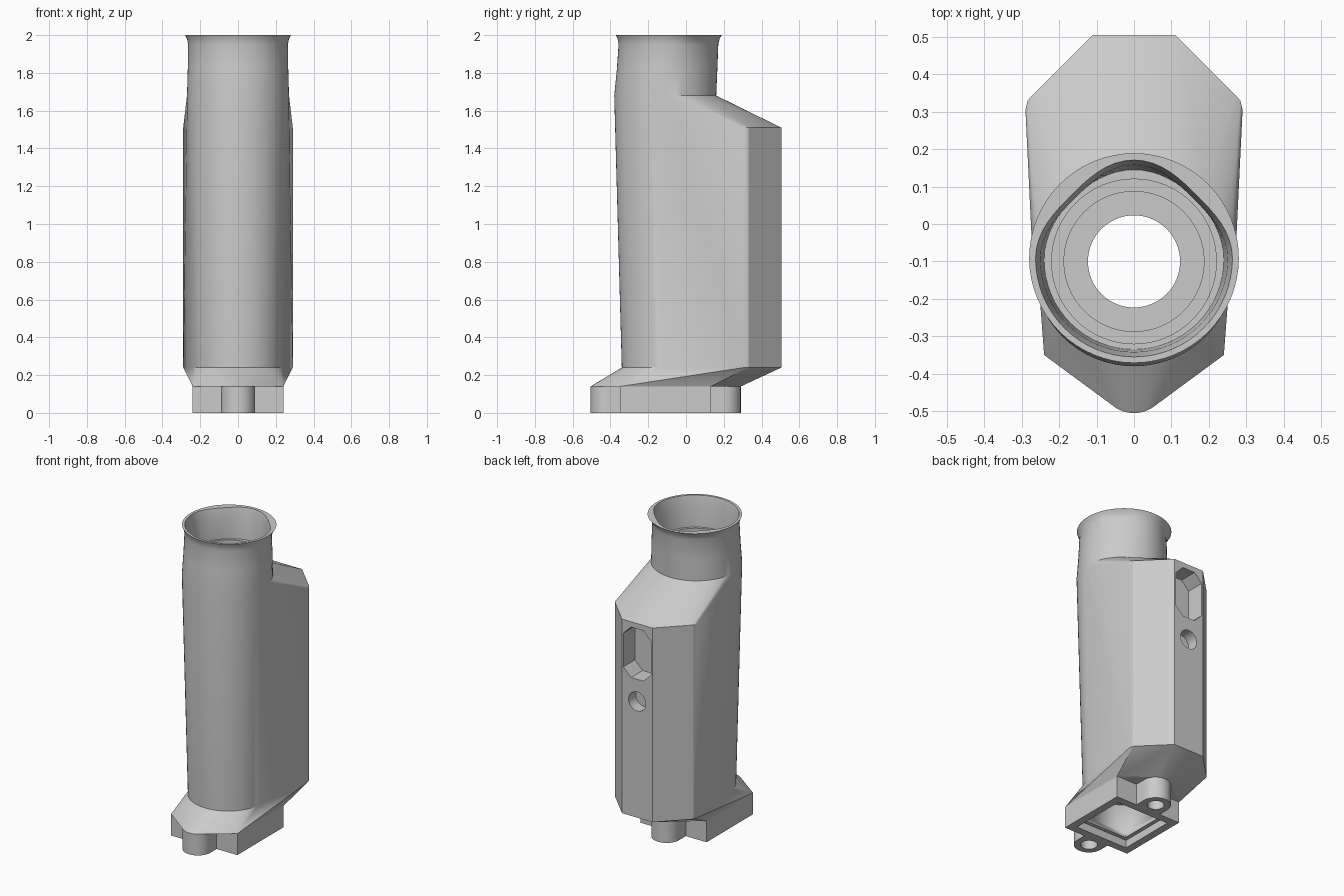
import bpy, bmesh, math
from mathutils import Vector

cube = bpy.data.objects.get("Cube")
if cube:
    bpy.data.objects.remove(cube, do_unlink=True)

grey = bpy.data.materials.new("plain grey")
grey.use_nodes = True
GREY = (0.6, 0.6, 0.6, 1)
grey.diffuse_color = GREY
grey.node_tree.nodes["Principled BSDF"].inputs["Base Color"].default_value = GREY

SEG = 64
AXIS_Y = -0.1


def make(name, bm):
    bmesh.ops.recalc_face_normals(bm, faces=bm.faces)
    mesh = bpy.data.meshes.new(name)
    bm.to_mesh(mesh)
    bm.free()
    mesh.materials.append(grey)
    obj = bpy.data.objects.new(name, mesh)
    bpy.context.collection.objects.link(obj)
    return obj


def ring(r, z, cy=AXIS_Y, dip=0.0):
    """Circle; dip pulls in the two rear diagonals to give an egg shape."""
    pts = []
    for i in range(SEG):
        a = 2 * math.pi * i / SEG
        rr = r - (dip * math.sin(2 * a) ** 2 if math.sin(a) > 0 else 0)
        pts.append(Vector((rr * math.cos(a), cy + rr * math.sin(a), z)))
    return pts


def mirrored(half, z):
    return [Vector((s * x, y, z)) for x, y in half for s in (1, -1)]


def hull(name, pts):
    bm = bmesh.new()
    for p in pts:
        bm.verts.new(p)
    bmesh.ops.remove_doubles(bm, verts=bm.verts, dist=1e-4)
    res = bmesh.ops.convex_hull(bm, input=bm.verts)
    junk = [g for g in res["geom_interior"] + res["geom_unused"]
            if isinstance(g, bmesh.types.BMVert)]
    bmesh.ops.delete(bm, geom=list(set(junk)), context="VERTS")
    bmesh.ops.dissolve_limit(bm, angle_limit=0.01, verts=bm.verts, edges=bm.edges)
    return make(name, bm)


def loft(name, rings):
    bm = bmesh.new()
    rows = [[bm.verts.new(p) for p in r] for r in rings]
    for a, b in zip(rows, rows[1:]):
        for i in range(len(a)):
            j = (i + 1) % len(a)
            bm.faces.new((a[i], a[j], b[j], b[i]))
    bm.faces.new(rows[0])
    bm.faces.new(rows[-1])
    return make(name, bm)


def tube(name, r, z0, z1, cy=AXIS_Y):
    return loft(name, [ring(r, z0, cy), ring(r, z1, cy)])


def combine(target, other, operation):
    mod = target.modifiers.new(other.name, "BOOLEAN")
    mod.operation = operation
    mod.solver = "EXACT"
    mod.object = other
    bpy.context.view_layer.objects.active = target
    bpy.ops.object.modifier_apply(modifier=mod.name)
    bpy.data.objects.remove(other, do_unlink=True)


# Tall housing: tapering round front blended into a chamfered back
back = [(0.11, 0.505), (0.27, 0.345), (0.284, 0.33), (0.29, 0.305)]
housing = hull("housing", ring(0.24, 0.24) + ring(0.27, 1.68, -0.11)
               + mirrored(back, 0.24) + mirrored(back, 1.51))

# Foot: square block with a rounded screw lug front and back
block = [(0.24, -0.35), (0.24, 0.13)]
LUGS = (-0.415, 0.2)
skirt_pts = ring(0.24, 0.24) + mirrored(back, 0.24) + mirrored(block, 0.14)
for cy in LUGS:
    skirt_pts += ring(0.09, 0.14, cy)
parts = [hull("skirt", skirt_pts),
         hull("foot", mirrored(block, 0) + mirrored(block, 0.14))]
for cy in LUGS:
    parts.append(hull("lug", ring(0.09, 0, cy) + ring(0.09, 0.14, cy)
                      + ring(0.09, 0, AXIS_Y) + ring(0.09, 0.14, AXIS_Y)))

# Neck with a flared lip
parts.append(loft("neck", [ring(0.27, 1.68, -0.11), ring(0.266, 1.82, -0.1, 0.005),
                           ring(0.264, 1.95, -0.093, 0.012),
                           ring(0.27, 1.98, -0.092, 0.008), ring(0.28, 2.0, -0.091)]))
for p in parts:
    combine(housing, p, "UNION")

# Mouth, seat steps and through bore
cuts = [loft("mouth", [ring(0.24, 1.8, -0.095, 0.01), ring(0.25, 1.94, -0.092, 0.025),
                       ring(0.265, 2.01, -0.092, 0.025)]),
        tube("upper_step", 0.22, 1.77, 1.85),
        tube("lower_step", 0.187, 1.7, 1.85),
        tube("bore", 0.123, -0.1, 1.9)]

# Square socket underneath, narrowing to the bore
outer = [(0.19, -0.3), (0.19, 0.08)]
inner = [(0.165, -0.275), (0.165, 0.055)]
cuts.append(hull("socket", mirrored(outer, -0.05) + mirrored(outer, 0.05)))
cuts.append(hull("socket_taper", mirrored(inner, 0) + mirrored(inner, 0.08)
                 + ring(0.15, 0.22)))
for cy in LUGS:
    cuts.append(tube("screw_hole", 0.05, -0.05, 0.1, cy))

# Octagonal window and round port in the back face
window = [(0.1, 0.11), (0.045, 0.165), (0.1, -0.11), (0.045, -0.165)]
cuts.append(hull("window", [Vector((s * x, y, 1.31 + z)) for x, z in window
                            for s in (1, -1) for y in (0.385, 0.6)]))
cuts.append(hull("port", [Vector((p.x, y, 1.0 + p.y)) for p in ring(0.062, 0, 0)
                          for y in (0.43, 0.6)]))
for c in cuts:
    combine(housing, c, "DIFFERENCE")

# Smooth the round faces, keep the edges crisp
bpy.ops.object.select_all(action="DESELECT")
housing.select_set(True)
bpy.context.view_layer.objects.active = housing
bpy.ops.object.shade_smooth_by_angle(angle=math.radians(25))
